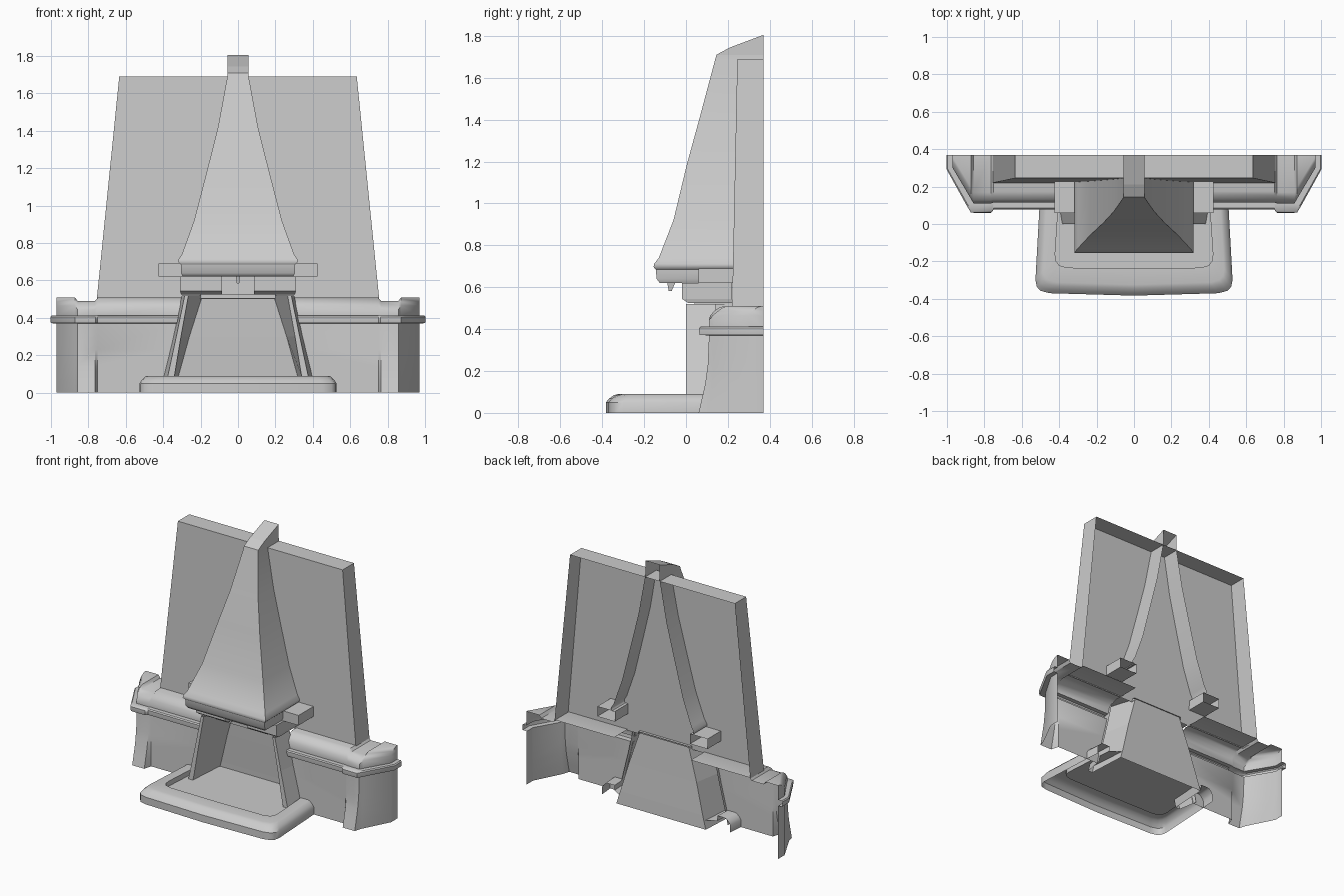
import bpy, bmesh, math

cube = bpy.data.objects.get("Cube")
if cube:
    bpy.data.objects.remove(cube, do_unlink=True)

stone = bpy.data.materials.new("grey_stone")
stone.use_nodes = True
GREY = (0.6, 0.6, 0.6, 1)
stone.diffuse_color = GREY
stone.node_tree.nodes["Principled BSDF"].inputs["Base Color"].default_value = GREY


def build(name, verts, faces, mirror=False, smooth=0, flip=False):
    mesh = bpy.data.meshes.new(name)
    mesh.from_pydata(verts, [], [f[::-1] if flip else f for f in faces])
    bm = bmesh.new()
    bm.from_mesh(mesh)
    bmesh.ops.dissolve_degenerate(bm, dist=0.0001, edges=bm.edges)
    bm.to_mesh(mesh)
    bm.free()
    mesh.materials.append(stone)
    obj = bpy.data.objects.new(name, mesh)
    bpy.context.collection.objects.link(obj)
    if mirror:
        obj.modifiers.new("mirror", "MIRROR")
    if smooth:
        bpy.ops.object.select_all(action="DESELECT")
        obj.select_set(True)
        bpy.context.view_layer.objects.active = obj
        bpy.ops.object.shade_smooth_by_angle(angle=math.radians(smooth))
    return obj


def loft(name, rings, caps=(), **kw):
    """Skin open rings of equal length; caps lists the rings to fill."""
    n = len(rings[0])
    verts = [p for r in rings for p in r]
    faces = [(a * n + i, a * n + i + 1, (a + 1) * n + i + 1, (a + 1) * n + i)
             for a in range(len(rings) - 1) for i in range(n - 1)]
    for c in caps:
        ids = tuple(range(c * n, c * n + n))
        faces.append(ids if c else ids[::-1])
    return build(name, verts, faces, **kw)


def u_ring(half, front, z, back=0.37):
    """Three-sided ring, open towards the back."""
    return [(-half, back, z), (-half, front, z), (half, front, z), (half, back, z)]


def block(name, x0, x1, y0, y1, z0, z1, **kw):
    """Box with an open back."""
    ring = lambda z: [(x0, y1, z), (x0, y0, z), (x1, y0, z), (x1, y1, z)]
    return loft(name, [ring(z0), ring(z1)], caps=(0, 1), **kw)


# Wall slab behind the hood, open at the back
loft("chimney_slab", [u_ring(0.755, 0.22, 0.5), u_ring(0.635, 0.245, 1.69)], caps=(1,))

# Tapering hood with a flared lip
hood = [(0.305, -0.145, 0.685), (0.318, -0.155, 0.697), (0.318, -0.152, 0.712),
        (0.3, -0.13, 0.74), (0.235, -0.06, 0.92), (0.165, 0.005, 1.19),
        (0.107, 0.068, 1.42), (0.057, 0.14, 1.69), (0.055, 0.145, 1.71)]
loft("hood", [u_ring(*p) for p in hood], smooth=55)

# Sloped cap closing the hood top
cap = [(0.145, 1.71), (0.21, 1.745), (0.37, 1.805)]
loft("hood_cap", [[(-0.055, y, z), (0.055, y, z)] for y, z in cap])
for side in (-1, 1):
    x = side * 0.055
    build("hood_cap_cheek", [(x, y, z) for y, z in cap] + [(x, 0.37, 1.71)],
          [(0, 3, 2, 1)], flip=side > 0)

# Skirt under the hood, mantel blocks, corbels, throat plate and damper hook
loft("hood_skirt", [u_ring(0.295, -0.125, 0.62, 0.22), u_ring(0.305, -0.14, 0.64, 0.22),
                    u_ring(0.305, -0.145, 0.69, 0.22)], caps=(0,), smooth=55)
block("mantel_block", 0.29, 0.425, 0.06, 0.37, 0.62, 0.69, mirror=True)
loft("corbel", [[(0.085, 0.22, z), (0.085, y, z), (x, y, z), (x, 0.22, z)]
                for x, y, z in ((0.305, 0.01, 0.525), (0.31, -0.02, 0.545), (0.31, -0.02, 0.62))],
     caps=(0, 2), mirror=True)
block("throat_plate", -0.2, 0.2, 0.04, 0.24, 0.505, 0.525)
loft("damper_hook", [u_ring(0.006, -0.083, 0.583, -0.068), u_ring(0.012, -0.09, 0.625, -0.05)],
     caps=(0,))


# Firebox: slanted jambs and a gently leaning back panel
def firebox_ring(z, outer, front, inner, rear, depth):
    half = [(outer, 0.14), (front, 0.0), (inner, 0.0), (rear, depth)]
    return [(x, y, z) for x, y in half] + [(-x, y, z) for x, y in half[::-1]]


loft("firebox", [firebox_ring(0.0, 0.42, 0.395, 0.36, 0.345, 0.275),
                 firebox_ring(0.09, 0.4, 0.375, 0.34, 0.318, 0.27),
                 firebox_ring(0.3, 0.348, 0.33, 0.305, 0.26, 0.255),
                 firebox_ring(0.52, 0.3, 0.285, 0.265, 0.19, 0.24)])

# Side wings: wall, flared pilaster, ledge band and coping in one skin
# station: x, y, outward direction, flare, top height
stations = [(0.412, 0.115, (0, -1), 0, 0.508), (0.75, 0.115, (0, -1), 0, 0.508),
            (0.765, 0.11, (-0.1, -1.3), 1, 0.49), (0.858, 0.11, (0.4, -1.3), 1, 0.49),
            (0.872, 0.135, (0.6, -1), 0.5, 0.51), (0.97, 0.3, (0.9, -0.15), 0, 0.51),
            (0.97, 0.37, (0.9, 0), 0, 0.51)]
flare = [(0.05, 0.0), (0.036, 0.06), (0.018, 0.14), (0.006, 0.23), (0.0, 0.37)]
band = [(0.034, 0.372), (0.037, 0.39), (0.037, 0.405), (0.03, 0.412), (0.0, 0.412)]
wing = []
for i, (x, y, (dx, dy), f, top) in enumerate(stations):
    column = [(x, y - o * f, z) for o, z in flare]
    column += [(x + o * dx, y + o * dy, z) for o, z in band]
    column += [(x, min(y + inset, 0.37), top - drop)
               for inset, drop in ((0, 0.045), (0.017, 0.024), (0.038, 0.008), (0.06, 0))]
    column.append((x, 0.37, top))
    if i == 0:  # inner end follows the slanted jamb
        column = [(px - 0.23 * pz, py, pz) for px, py, pz in column]
    wing.append(column)
loft("side_wing", wing, mirror=True, smooth=40, flip=True)

# Raised hearth with a rounded rim and a sunken floor
half = [(0.495, 0.22), (0.505, 0.1), (0.527, -0.3), (0.52, -0.335), (0.5, -0.357), (0.45, -0.37)]
plan = [(-x, y) for x, y in half] + [(0, -0.383)] + [(x, y) for x, y in half[::-1]]


def hearth_ring(inset, z):
    pull = 1 - inset / 0.527
    ring = []
    for x, y in plan:
        shift = 1.3 * inset * max(0, min(1, (0.1 - y) / 0.4))
        ring.append((x * pull, max(y + shift, 1.45 * inset - 0.39), z))
    return ring


rim = [(0, 0), (0, 0.05), (0.012, 0.068), (0.03, 0.085), (0.045, 0.09), (0.105, 0.09), (0.105, 0.055)]
loft("hearth_rim", [hearth_ring(i, z) for i, z in rim], smooth=35)
floor = hearth_ring(0.105, 0.055) + [(0.32, 0.27, 0.055), (-0.32, 0.27, 0.055)]
build("hearth_floor", floor, [tuple(range(len(floor)))])
